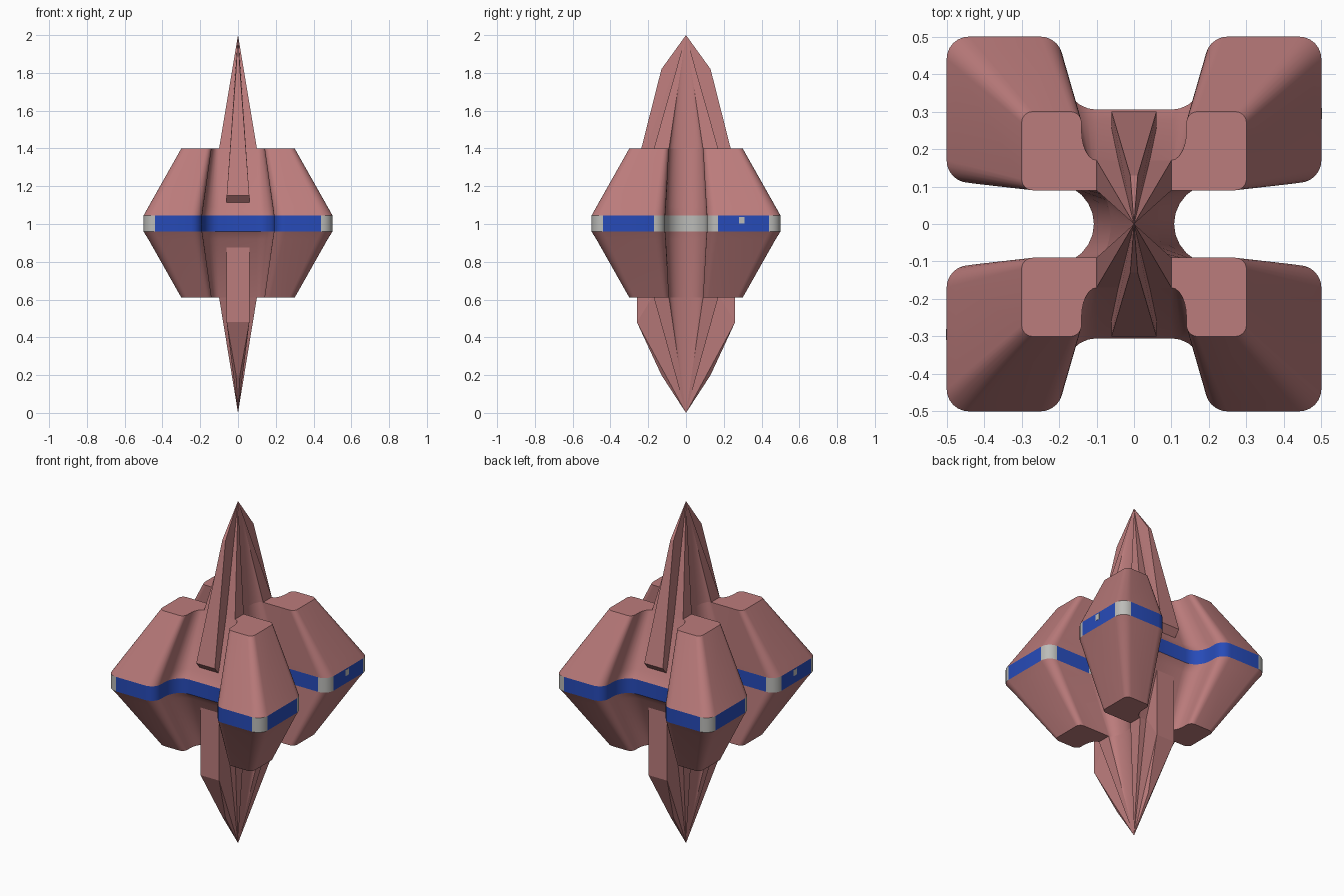
import bpy, bmesh
from math import cos, sin, radians

if "Cube" in bpy.data.objects:
    bpy.data.objects.remove(bpy.data.objects["Cube"])

N = 6  # segments per rounded corner


def material(name, rgb):
    m = bpy.data.materials.new(name)
    m.diffuse_color = (*rgb, 1)
    m.use_nodes = True
    m.node_tree.nodes["Principled BSDF"].inputs["Base Color"].default_value = m.diffuse_color
    return m


ROCK = material("dusty_red", (0.5, 0.2, 0.2))
BLUE = material("blue", (0.02, 0.07, 0.48))
GREY = material("grey", (0.5, 0.5, 0.48))


def arc(cx, cy, rx, ry, a0, a1):
    return [(cx + rx * cos(radians(a0 + (a1 - a0) * i / N)),
             cy + ry * sin(radians(a0 + (a1 - a0) * i / N))) for i in range(N + 1)]


def quarter(o, r, s, sx, cx, hn, bx, by, ry):
    """Quarter of the four-lobed plan: side slot, three corners, front notch."""
    return (arc(cx, 0, cx - sx, s, 180, 90)
            + arc(o - r, s + r, r, r, -90, 0)
            + arc(o - r, o - r, r, r, 0, 90)
            + arc(hn + r, o - r, r, r, 90, 180)
            + arc(bx, by + ry, hn - bx, ry, 0, -90))


def full(q):
    """Mirror a quarter plan that starts on the x axis into a closed ring."""
    back = q[::-1]
    return (q + [(-x, y) for x, y in back]
            + [(-x, -y) for x, y in q[1:]] + [(x, -y) for x, y in back[:-1]])


WIDE = quarter(0.50, 0.06, 0.110, 0.107, 0.22, 0.19, 0.10, 0.305, 0.10)
STEP = quarter(0.475, 0.056, 0.107, 0.100, 0.205, 0.184, 0.10, 0.275, 0.10)
TIP = quarter(0.30, 0.03, 0.090, 0.062, 0.10, 0.14, 0.10, 0.17, 0.08)


def finish(bm, name, mats, smooth=True):
    bmesh.ops.recalc_face_normals(bm, faces=bm.faces[:])
    me = bpy.data.meshes.new(name)
    bm.to_mesh(me)
    bm.free()
    for m in mats:
        me.materials.append(m)
    ob = bpy.data.objects.new(name, me)
    bpy.context.collection.objects.link(ob)
    if smooth:
        bpy.ops.object.select_all(action='DESELECT')
        ob.select_set(True)
        bpy.context.view_layer.objects.active = ob
        bpy.ops.object.shade_smooth_by_angle(angle=radians(30))
    return ob


def loft(bm, levels, caps=True):
    """Bridge (ring, z) levels; returns the side faces."""
    rings = [[bm.verts.new((x, y, z)) for x, y in ring] for ring, z in levels]
    n = len(rings[0])
    sides = []
    for lo, hi in zip(rings, rings[1:]):
        for i in range(n):
            j = (i + 1) % n
            sides.append(bm.faces.new((lo[i], lo[j], hi[j], hi[i])))
    if caps:
        bm.faces.new(rings[0])
        bm.faces.new(rings[-1])
    return sides


def lobes(name, zs):
    bm = bmesh.new()
    loft(bm, [(full(q), z) for q, z in zip((WIDE, STEP, TIP), zs)])
    finish(bm, name, [ROCK])


def spike(name, z_base, z_apex):
    ring = full(TIP[:N + 1] + [TIP[-1]])
    bm = bmesh.new()
    base = [bm.verts.new((x, y, z_base)) for x, y in ring]
    apex = bm.verts.new((0, 0, z_apex))
    for a, b in zip(base, base[1:] + base[:1]):
        bm.faces.new((a, b, apex))
    bm.faces.new(base)
    finish(bm, name, [ROCK])


def fin(name, side, profile):
    """Hull of (half width, y, z) points, mirrored in x."""
    bm = bmesh.new()
    for w, y, z in profile:
        for x in ((-w, w) if w else (0,)):
            bm.verts.new((x, side * y, z))
    out = bmesh.ops.convex_hull(bm, input=bm.verts[:])
    junk = {v for v in out["geom_interior"] + out["geom_unused"]
            if isinstance(v, bmesh.types.BMVert)}
    bmesh.ops.delete(bm, geom=list(junk), context='VERTS')
    bmesh.ops.dissolve_limit(bm, angle_limit=0.02, verts=bm.verts[:], edges=bm.edges[:])
    finish(bm, name, [ROCK], smooth=False)


# Four tapering lobes above and below the band
lobes("upper_lobes", (1.045, 1.09, 1.40))
lobes("lower_lobes", (0.96, 0.92, 0.61))

# Central spikes
spike("upper_spike", 1.40, 2.0)
spike("lower_spike", 0.61, 0.0)

# Front and back fins
for label, side in (("front", -1), ("back", 1)):
    fin(label + "_upper_fin", side,
        [(0, 0, 2.0), (0.01, 0.13, 1.82), (0.06, 0.30, 1.15),
         (0.06, 0.265, 1.11), (0.06, 0, 1.11)])
    fin(label + "_lower_fin", side,
        [(0, 0, 0.0), (0.01, 0.13, 0.20), (0.06, 0.26, 0.48),
         (0.06, 0.26, 0.90), (0.06, 0, 0.90)])

# Blue waist band with grey corners and grey slot ends
bm = bmesh.new()
sides = loft(bm, [(full(WIDE), 0.96), (full(WIDE), 1.045)])
tags = [i // (N + 1) for i in range(len(WIDE))]
ring_tags = tags + tags[::-1] + tags[1:] + tags[::-1][:-1]
for i, f in enumerate(sides):
    a, b = ring_tags[i], ring_tags[(i + 1) % len(ring_tags)]
    f.material_index = 1 if a == b and a < 3 else 0
finish(bm, "waist_band", [BLUE, GREY])

# Small hatch on each side of the band
for label, s in (("right", 1), ("left", -1)):
    bm = bmesh.new()
    bmesh.ops.create_cube(bm, size=1)
    bmesh.ops.scale(bm, vec=(0.012, 0.03, 0.035), verts=bm.verts[:])
    bmesh.ops.translate(bm, vec=(s * 0.495, s * 0.295, 1.02), verts=bm.verts[:])
    finish(bm, label + "_hatch", [GREY], smooth=False)
